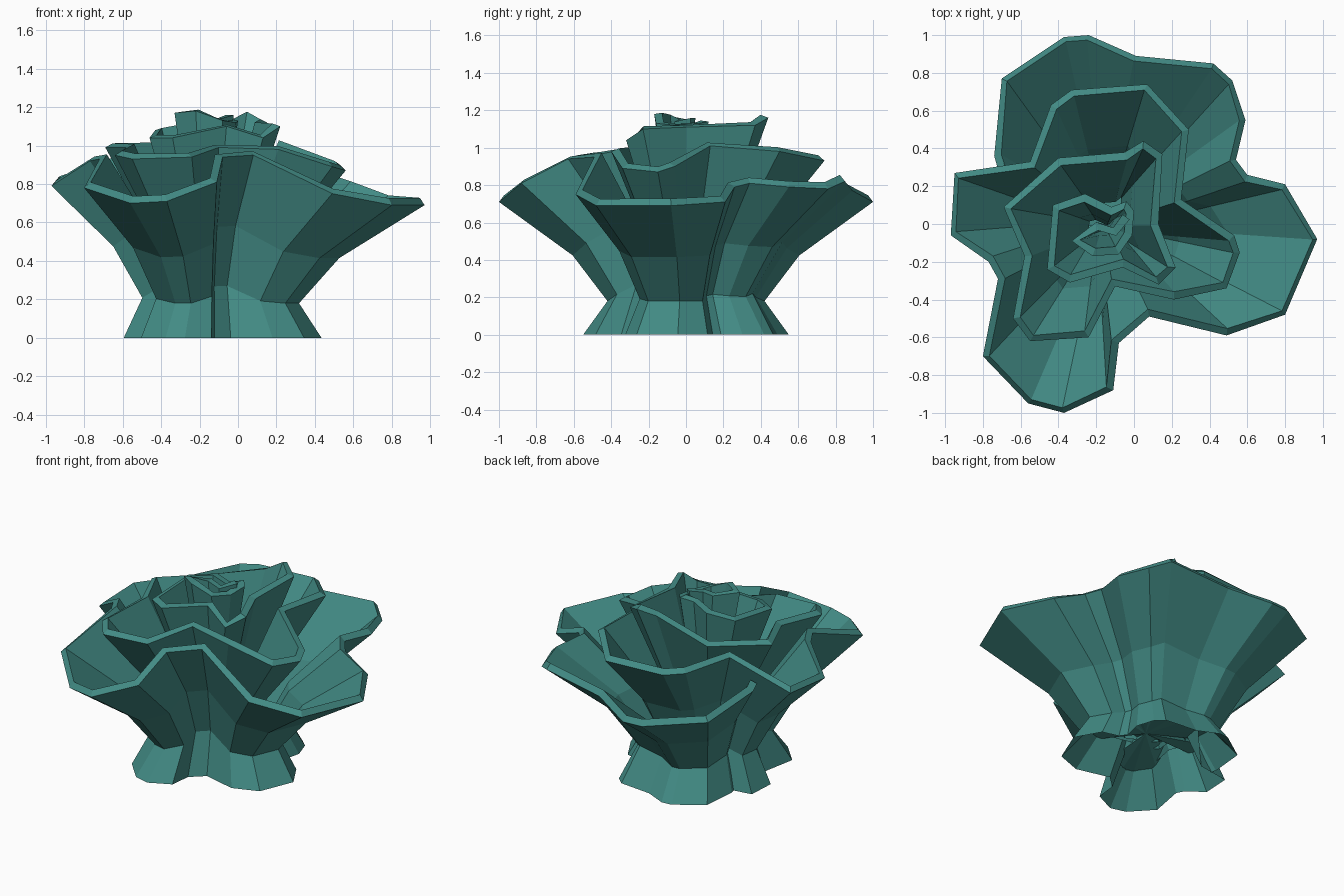
import bpy
import bmesh
from mathutils import Vector

default_cube = bpy.data.objects.get("Cube")
if default_cube:
    bpy.data.objects.remove(default_cube, do_unlink=True)

SHEET_THICKNESS = 0.045

# One colour for the whole flower
teal = bpy.data.materials.new("teal")
teal_colour = (0.055, 0.26, 0.235, 1)
teal.use_nodes = True
teal.diffuse_color = teal_colour
teal.node_tree.nodes["Principled BSDF"].inputs["Base Color"].default_value = teal_colour

# Rim of the rolled petal sheet, from its tucked outer end to the bud
back_petal = [(-.72, .29, .82), (-.74, .36, .80), (-.70, .77, .74), (-.37, .99, .71),
              (-.24, 1, .71), (.01, .89, .77), (.42, .85, .82), (.52, .76, .78),
              (.59, .55, .79), (.54, .34, .81)]
right_petal = [(.60, .26, .79), (.80, .21, .71), (.97, -.08, .69), (.80, -.48, .69),
               (.49, -.59, .75), (.08, -.49, .95)]
front_petal = [(-.08, -.63, .94), (-.11, -.88, .81), (-.37, -1, .71), (-.56, -.95, .70),
               (-.80, -.70, .78)]
left_petal = [(-.72, -.29, .93), (-.77, -.20, .92), (-.97, -.06, .79), (-.95, .27, .81),
              (-.55, .33, .96)]
middle_turn = [(-.44, .63, .94), (-.33, .71, .93), (.07, .74, .93), (.29, .50, .98),
               (.25, .13, 1.01), (.53, -.06, .90), (.56, -.15, .87), (.49, -.34, .89),
               (.21, -.40, .98), (-.10, -.33, .99), (-.24, -.60, .94), (-.55, -.62, .93),
               (-.64, -.50, .95), (-.58, -.17, .99), (-.69, .09, .99)]
inner_turn = [(-.40, .35, 1.0), (-.05, .38, 1.12), (.05, .44, 1.16), (.15, .37, 1.12),
              (.13, 0, 1.11), (.22, -.23, 1.10), (.13, -.32, 1.04), (-.06, -.23, 1.10),
              (-.34, -.31, 1.04), (-.46, -.24, 1.04), (-.43, .10, 1.08)]
bud = [(-.26, .16, 1.11), (-.12, .09, 1.12), (-.04, .12, 1.14), (0, .07, 1.13),
       (-.01, -.06, 1.12), (-.08, -.16, 1.13), (-.22, -.17, 1.18), (-.33, -.09, 1.17),
       (-.20, .01, 1.15), (-.11, -.02, 1.14), (-.06, .05, 1.16)]

outer_turn = back_petal + right_petal + front_petal + left_petal
rim = outer_turn + middle_turn + inner_turn + bud


def petal_section(point, is_outer):
    """Four points of the sheet from the rim down to the foot."""
    top = Vector(point)
    waist_height = min(0.27, 0.18 + 0.4 * max(0, top.z - 0.72))
    waist = Vector((top.x * 0.42 - 0.09, top.y * 0.42, waist_height))
    belly = waist.lerp(top, 0.32)
    belly.z = waist.z + 0.46 * (top.z - waist.z)
    if is_outer:
        foot = Vector((top.x * 0.53 - 0.08, top.y * 0.55, 0))
    else:
        foot = Vector((waist.x, waist.y, waist.z - 0.06))
    return [top, belly, waist, foot]


def add_object(name, bm):
    """Store the finished part in the scene."""
    mesh = bpy.data.meshes.new(name)
    bm.to_mesh(mesh)
    bm.free()
    mesh.materials.append(teal)
    bpy.context.collection.objects.link(bpy.data.objects.new(name, mesh))


sections = [petal_section(p, i < len(outer_turn)) for i, p in enumerate(rim)]

# Loft the sections into one rolled sheet
bm = bmesh.new()
columns = [[bm.verts.new(co) for co in section] for section in sections]
for here, after in zip(columns, columns[1:]):
    for row in range(len(here) - 1):
        bm.faces.new((here[row], after[row], after[row + 1], here[row + 1]))
bm.normal_update()

# Inner skin: full thickness at the rim, meeting the outer skin at the foot
outer_faces = list(bm.faces)
feet = {column[-1] for column in columns}
border = [e for e in bm.edges if e.is_boundary and not feet.issuperset(e.verts)]
inner = {}
for vert in list(bm.verts):
    if vert in feet:
        inner[vert] = vert
    else:
        inner[vert] = bm.verts.new(vert.co - vert.normal * SHEET_THICKNESS)
for face in outer_faces:
    bm.faces.new([inner[vert] for vert in reversed(face.verts)])
for edge in border:
    a, b = edge.verts
    bm.faces.new(list(dict.fromkeys((a, b, inner[b], inner[a]))))
bmesh.ops.recalc_face_normals(bm, faces=bm.faces)
add_object("rolled_flower_petals", bm)

# Floor that closes the hollow at the waist
bm = bmesh.new()
ring = [bm.verts.new(section[2]) for section in sections[:len(outer_turn)]]
centre = bm.verts.new((-0.09, 0, 0.2))
for here, after in zip(ring, ring[1:] + ring[:1]):
    bm.faces.new((centre, here, after))
add_object("waist_floor", bm)
